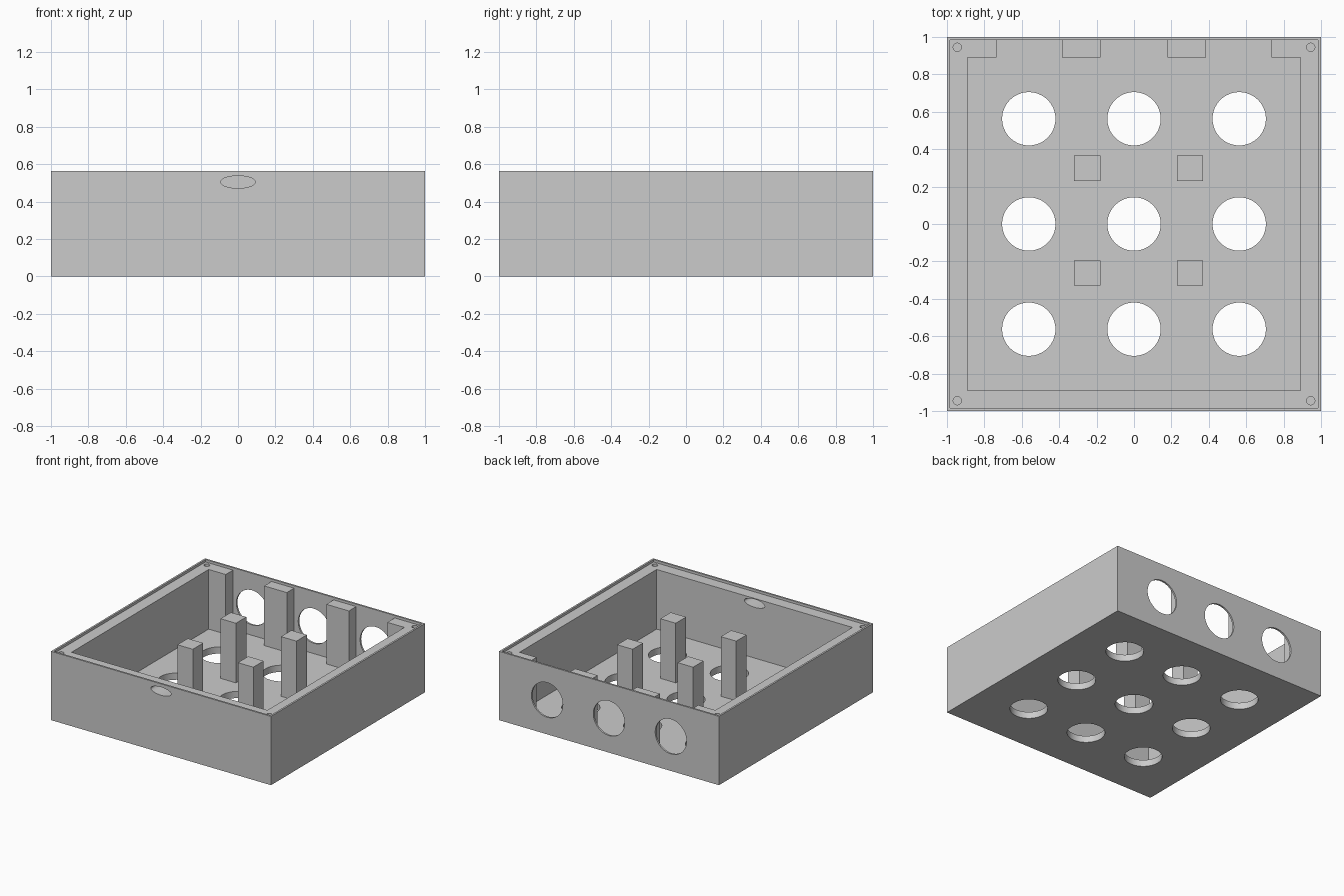
import bpy
import math
from mathutils import Matrix

if "Cube" in bpy.data.objects:
    bpy.data.objects.remove(bpy.data.objects["Cube"], do_unlink=True)

HEIGHT, LEDGE, FLOOR = 0.565, 0.545, 0.055
INNER, LIP = 0.89, 0.985
HOLE_R, PITCH = 0.1425, 0.5625

grey = bpy.data.materials.new("light_grey_plastic")
grey.use_nodes = True
grey.diffuse_color = (0.6, 0.6, 0.6, 1)
grey.node_tree.nodes["Principled BSDF"].inputs["Base Color"].default_value = (0.6, 0.6, 0.6, 1)


def box(name, x, y, z):
    """Box from (min, max) ranges on each axis."""
    bpy.ops.mesh.primitive_cube_add(size=1)
    ob = bpy.context.object
    ob.name = name
    ranges = (x, y, z)
    size = [b - a for a, b in ranges]
    mid = [(a + b) / 2 for a, b in ranges]
    ob.data.transform(Matrix.Translation(mid) @ Matrix.Diagonal((*size, 1)))
    ob.data.materials.append(grey)
    return ob


def rod(name, centre, radius, depth, along_y=False, squash=1.0):
    """Round rod along z or y; squash flattens it vertically when along y."""
    bpy.ops.mesh.primitive_cylinder_add(vertices=64, radius=radius, depth=depth)
    ob = bpy.context.object
    ob.name = name
    turn = Matrix.Rotation(math.pi / 2, 4, 'X') if along_y else Matrix.Identity(4)
    ob.data.transform(Matrix.Translation(centre) @ Matrix.Diagonal((1, 1, squash, 1)) @ turn)
    ob.data.materials.append(grey)
    return ob


def cut(target, cutter):
    cutter.hide_render = True
    mod = target.modifiers.new("cut", 'BOOLEAN')
    mod.operation, mod.solver, mod.object = 'DIFFERENCE', 'EXACT', cutter
    bpy.context.view_layer.objects.active = target
    bpy.ops.object.modifier_apply(modifier=mod.name)
    bpy.data.objects.remove(cutter, do_unlink=True)


# Open case with a shallow rebate for a lid
case = box("case", (-1, 1), (-1, 1), (0, HEIGHT))
cut(case, box("rebate_cutter", (-LIP, LIP), (-LIP, LIP), (LEDGE, 0.7)))
cut(case, box("cavity_cutter", (-INNER, INNER), (-INNER, INNER), (FLOOR, 0.7)))

# Back wall pockets, leaving two pillars and the corner blocks
for x in ((-0.735, -0.385), (-0.18, 0.18), (0.385, 0.735)):
    cut(case, box("pocket_cutter", x, (0.8, LIP), (FLOOR, 0.7)))

# Round openings in the floor and back wall
for x in (-PITCH, 0, PITCH):
    for y in (-PITCH, 0, PITCH):
        cut(case, rod("floor_hole_cutter", (x, y, 0), HOLE_R, 0.3))
    cut(case, rod("back_hole_cutter", (x, 1, HEIGHT / 2), HOLE_R, 0.3, along_y=True))

# Oval cable slot in the front wall
cut(case, rod("slot_cutter", (0, -0.95, 0.505), 0.093, 0.3, along_y=True, squash=0.355))

# Blind screw holes in the corners of the ledge
for x in (-0.945, 0.945):
    for y in (-0.945, 0.945):
        cut(case, rod("screw_hole_cutter", (x, y, 0.5), 0.022, 0.4))

# Four square support posts on the floor
for side, x in (("right", (-0.32, -0.18)), ("left", (0.23, 0.37))):
    for end, y in (("front", (-0.33, -0.195)), ("back", (0.23, 0.365))):
        box(f"{end}_{side}_post", x, y, (FLOOR - 0.01, LEDGE))

# Smooth hole walls, crisp edges elsewhere
bpy.ops.object.select_all(action='DESELECT')
case.select_set(True)
bpy.context.view_layer.objects.active = case
bpy.ops.object.shade_smooth_by_angle(angle=math.radians(30))
